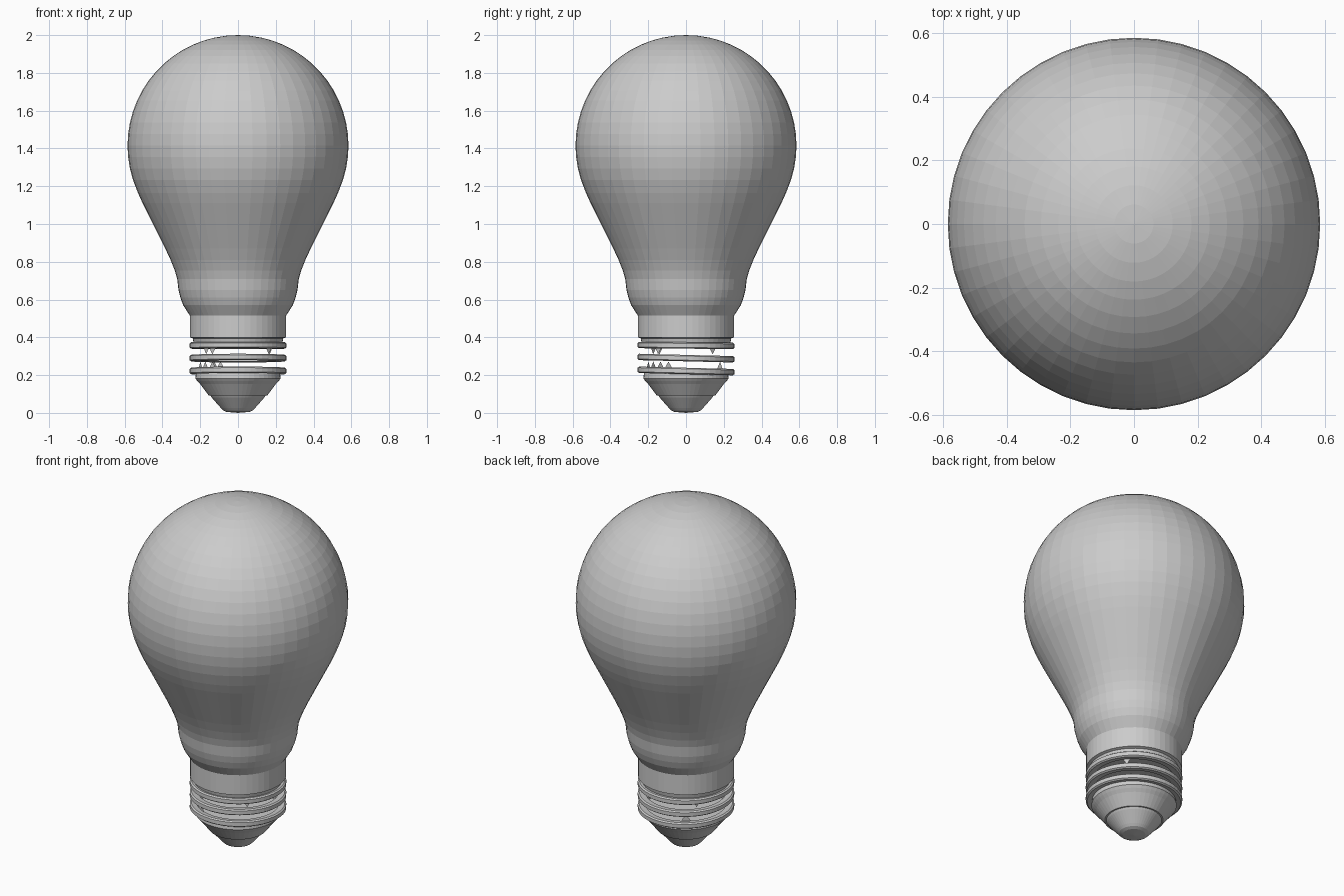
import bpy, bmesh, math
from mathutils import Matrix

cube = bpy.data.objects.get("Cube")
if cube:
    bpy.data.objects.remove(cube, do_unlink=True)

SIDES = 48

grey = bpy.data.materials.new("light_grey")
grey.use_nodes = True
colour = (0.6, 0.6, 0.6, 1)
grey.diffuse_color = colour
grey.node_tree.nodes["Principled BSDF"].inputs["Base Color"].default_value = colour


def finish(name, bm):
    bmesh.ops.recalc_face_normals(bm, faces=bm.faces[:])
    mesh = bpy.data.meshes.new(name)
    bm.to_mesh(mesh)
    bm.free()
    mesh.materials.append(grey)
    obj = bpy.data.objects.new(name, mesh)
    bpy.context.collection.objects.link(obj)
    return obj


def lathe(name, profile, closed=False):
    """Turn a profile of (radius, height) points around the z axis."""
    bm = bmesh.new()
    points = [bm.verts.new((r, 0, z)) for r, z in profile]
    pairs = list(zip(points, points[1:]))
    if closed:
        pairs.append((points[-1], points[0]))
    edges = [bm.edges.new(pair) for pair in pairs]
    bmesh.ops.spin(bm, geom=points + edges, cent=(0, 0, 0), axis=(0, 0, 1),
                   angle=math.tau, steps=SIDES, use_merge=True)
    bmesh.ops.remove_doubles(bm, verts=bm.verts[:], dist=0.0005)
    return finish(name, bm)


# Glass: a round dome that flows into the neck
RADIUS, CENTRE = 0.585, 1.415
dome = [(RADIUS * math.sin(math.radians(a)), CENTRE + RADIUS * math.cos(math.radians(a)))
        for a in range(0, 109, 6)]
neck = [(0.53, 1.165), (0.505, 1.11), (0.475, 1.05), (0.445, 0.99), (0.415, 0.93),
        (0.385, 0.87), (0.357, 0.81), (0.335, 0.755), (0.322, 0.71), (0.315, 0.65),
        (0.305, 0.61), (0.29, 0.57), (0.255, 0.515), (0, 0.515)]
lathe("glass_bulb", dome + neck)

# Metal collar with a narrower lip beneath it
lathe("collar", [(0, 0.515), (0.255, 0.515), (0.255, 0.4), (0.24, 0.395),
                 (0.235, 0.372), (0, 0.372)])

# Screw threads: slightly tilted, separate rings
thread = [(0.215, 0.012), (0.248, 0.017), (0.256, 0.011), (0.256, -0.011),
          (0.248, -0.017), (0.215, -0.012)]
for i, (height, tilt) in enumerate([(0.357, -0.01), (0.29, -0.025), (0.222, -0.025)]):
    ring = lathe(f"screw_thread_{i + 1}", thread, closed=True)
    ring.data.transform(Matrix.Translation((0, 0, height)) @ Matrix.Rotation(tilt, 4, "X"))

# Jagged slivers of the inner sleeve between the threads
bm = bmesh.new()
for base, tip, angles in [(0.347, 0.31, (40, 140, 220, 232, 318)),
                          (0.235, 0.272, (125, 205, 218, 232, 245))]:
    for a in angles:
        corners = [(a - 6, base), (a + 6, base), (a, tip)]
        bm.faces.new([bm.verts.new((0.22 * math.cos(math.radians(t)),
                                    0.22 * math.sin(math.radians(t)), z))
                      for t, z in corners])
finish("sleeve_slivers", bm)

# Tapered foot and contact tip
lathe("foot", [(0, 0.212), (0.222, 0.212), (0.226, 0.182), (0.215, 0.168),
               (0.2, 0.152), (0.155, 0.092), (0, 0.092)])
lathe("contact_tip", [(0, 0.094), (0.148, 0.094), (0.14, 0.082), (0.09, 0.025),
                      (0.078, 0.013), (0.06, 0.005), (0, 0)])
